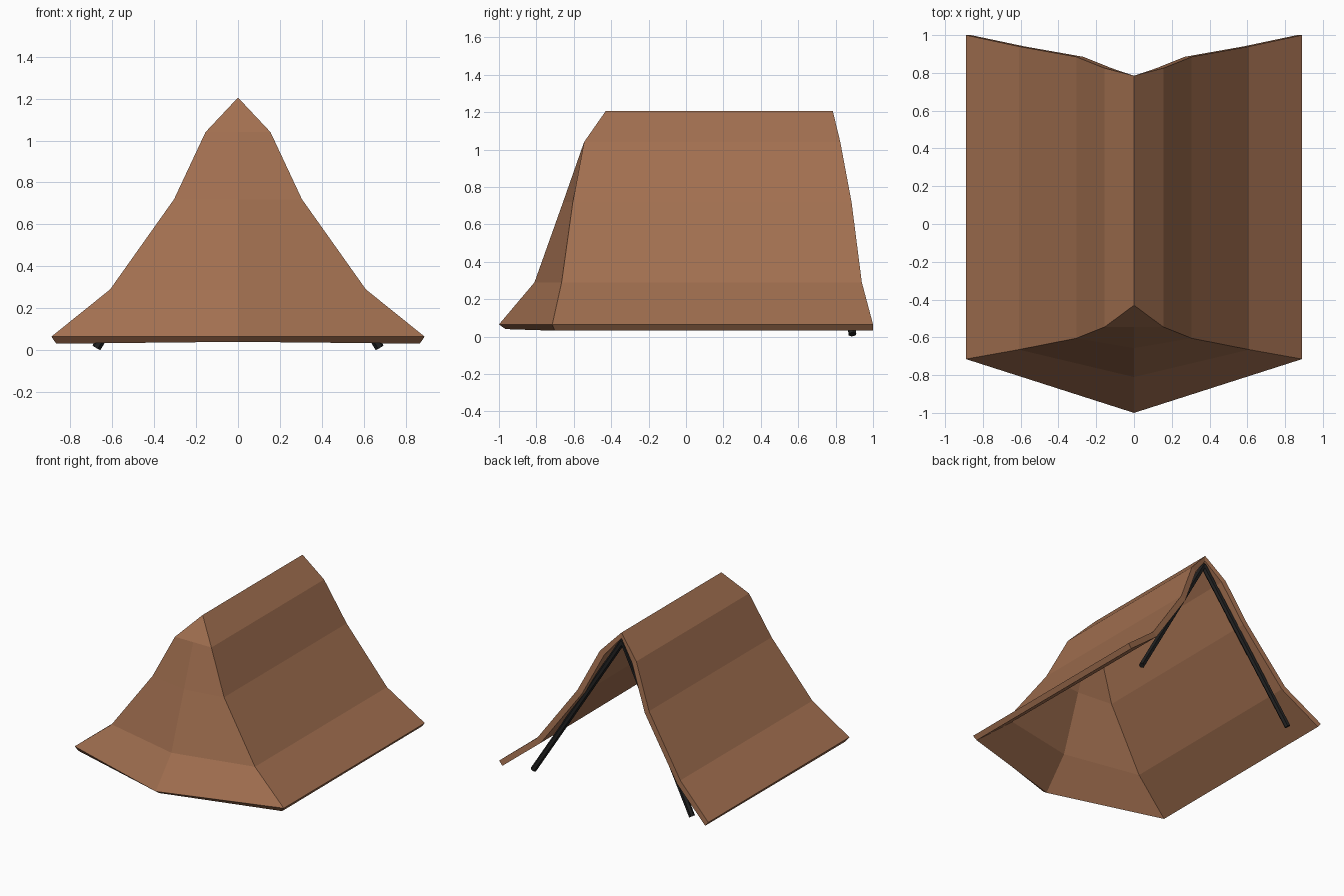
import bpy
from mathutils import Vector

if "Cube" in bpy.data.objects:
    bpy.data.objects.remove(bpy.data.objects["Cube"])


def material(name, rgb):
    m = bpy.data.materials.new(name)
    m.diffuse_color = (*rgb, 1)
    m.use_nodes = True
    m.node_tree.nodes["Principled BSDF"].inputs["Base Color"].default_value = m.diffuse_color
    return m


canvas = material("canvas_brown", (0.36, 0.16, 0.08))
dark = material("pole_black", (0.015, 0.015, 0.015))

# Cover: half profile rows of (half width, z, back y, front corner y, front centre y)
rows = [
    (0.155, 1.04, 0.825, -0.545, -0.545),
    (0.305, 0.72, 0.885, -0.605, -0.657),
    (0.61, 0.29, 0.94, -0.665, -0.81),
    (0.89, 0.065, 1.0, -0.715, -1.0),
]
verts = [(0, 0.785, 1.205), (0, -0.43, 1.205)]
for x, z, back, corner, centre in rows:
    verts += [(x, back, z), (x, corner, z), (0, centre, z)]

faces = [(1, 3, 2, 0), (1, 4, 3)]
for i in range(len(rows) - 1):
    b, f, c = 2 + 3 * i, 3 + 3 * i, 4 + 3 * i
    faces += [(f, f + 3, b + 3, b), (c, c + 3, f + 3, f)]

mesh = bpy.data.meshes.new("tent_cover")
mesh.from_pydata(verts, [], faces)
mesh.materials.append(canvas)
cover = bpy.data.objects.new("tent_cover", mesh)
bpy.context.collection.objects.link(cover)

# Mirror the half, then give the cloth its thickness
mirror = cover.modifiers.new("mirror", 'MIRROR')
mirror.use_clip = True
solid = cover.modifiers.new("thickness", 'SOLIDIFY')
solid.thickness = 0.043
solid.offset = -1


# Two hexagonal poles forming an A at the open back
def pole(name, side):
    foot = Vector((side * 0.675, 0.89, 0.012))
    top = Vector((0, 0.765, 1.135))
    axis = top - foot
    bpy.ops.mesh.primitive_cylinder_add(vertices=6, radius=0.022, depth=axis.length,
                                        location=(foot + top) / 2,
                                        rotation=axis.to_track_quat('Z', 'Y').to_euler())
    ob = bpy.context.object
    ob.name = name
    ob.data.materials.append(dark)


pole("left_pole", -1)
pole("right_pole", 1)
